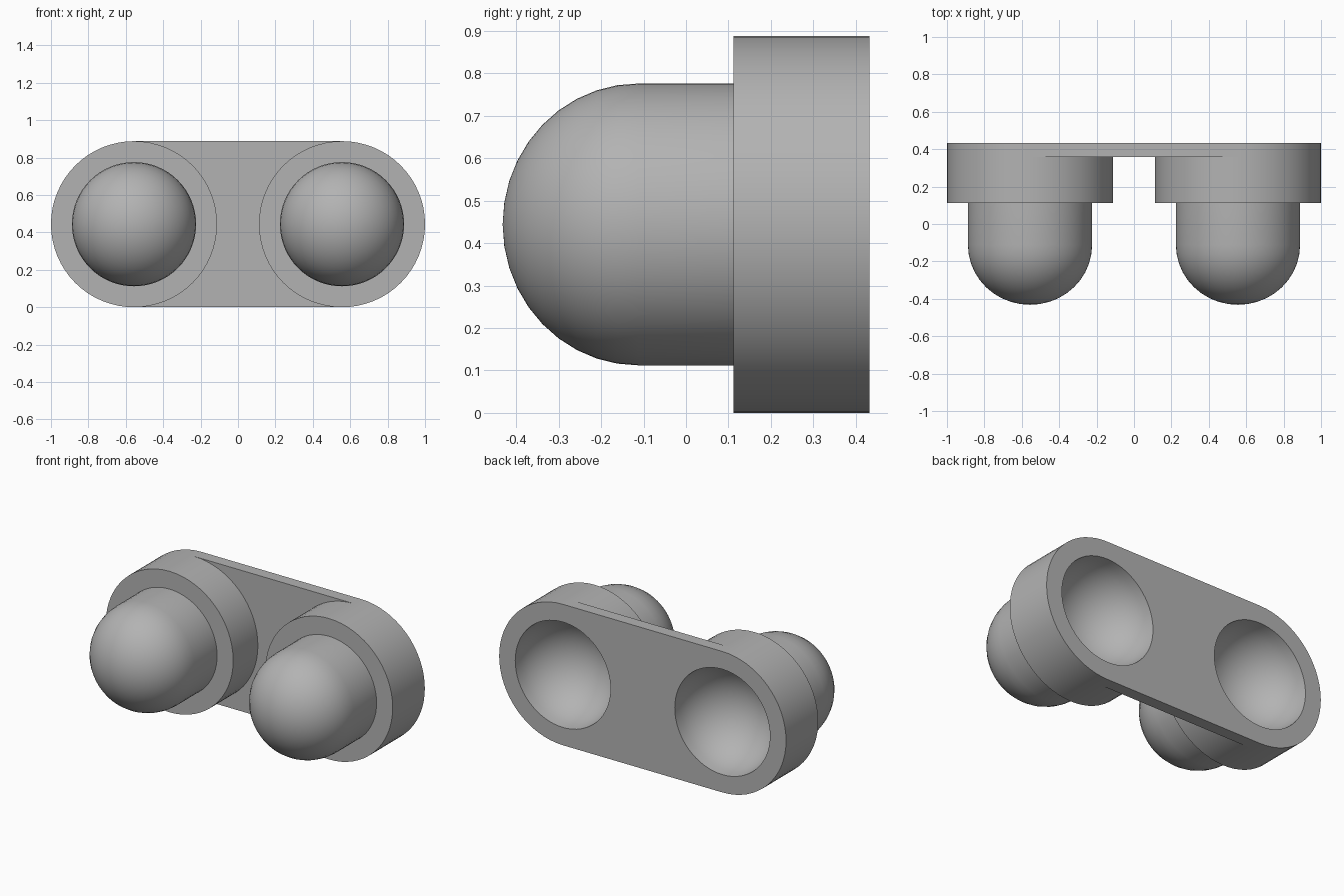
import bpy, bmesh, math
from mathutils import Matrix

cube = bpy.data.objects.get("Cube")
if cube:
    bpy.data.objects.remove(cube, do_unlink=True)

grey = bpy.data.materials.new("plain_grey")
grey.use_nodes = True
colour = (0.45, 0.45, 0.45, 1)
grey.diffuse_color = colour
grey.node_tree.nodes["Principled BSDF"].inputs["Base Color"].default_value = colour

CX, CZ = 0.556, 0.444          # cup axis
R_RIM, R_CUP = 0.444, 0.332
BACK, PLATE, RIM, DOME, TIP = 0.432, 0.358, 0.112, -0.112, -0.432
SEG, RINGS = 64, 10


def finish(name, bm):
    bmesh.ops.remove_doubles(bm, verts=bm.verts, dist=1e-5)
    bmesh.ops.recalc_face_normals(bm, faces=bm.faces)
    mesh = bpy.data.meshes.new(name)
    bm.to_mesh(mesh)
    bm.free()
    mesh.materials.append(grey)
    obj = bpy.data.objects.new(name, mesh)
    bpy.context.collection.objects.link(obj)
    bpy.ops.object.select_all(action='DESELECT')
    obj.select_set(True)
    bpy.context.view_layer.objects.active = obj
    bpy.ops.object.shade_smooth_by_angle(angle=math.radians(30))
    return obj


def lathe(name, x, profile):
    """Turn (radius, y) points round the y axis through (x, CZ)."""
    bm = bmesh.new()
    verts = [bm.verts.new((x + r, y, CZ)) for r, y in profile]
    edges = [bm.edges.new(pair) for pair in zip(verts, verts[1:])]
    bmesh.ops.spin(bm, geom=verts + edges, cent=(x, 0, CZ), axis=(0, 1, 0),
                   angle=math.tau, steps=SEG)
    return finish(name, bm)


def dome(base, depth):
    steps = [math.pi / 2 * i / RINGS for i in range(RINGS + 1)]
    return [(R_CUP * math.cos(a), base - depth * math.sin(a)) for a in steps]


# Rimmed cups: round socket at the back, domed nose at the front
for side, x in (("left", CX), ("right", -CX)):
    socket = dome(BACK, BACK - RIM)[::-1]
    rim = [(R_RIM, BACK), (R_RIM, RIM), (R_CUP, RIM)]
    lathe(side + "_cup", x, socket + rim + dome(DOME, DOME - TIP))

# Thin plate joining the cups, with ends curved round the sockets
bm = bmesh.new()
outline = []
for sign in (1, -1):
    arc = [math.pi / 2 - math.pi * i / 32 for i in range(33)]
    outline += [(sign * (CX - R_CUP * 1.01 * math.cos(a)),
                 CZ + sign * R_CUP * 1.01 * math.sin(a)) for a in arc[::-1]]
    outline += [(sign * CX, CZ + sign * R_RIM), (-sign * CX, CZ + sign * R_RIM)]
face = bm.faces.new([bm.verts.new((x, BACK, z)) for x, z in outline])
ext = bmesh.ops.extrude_face_region(bm, geom=[face])
bmesh.ops.translate(bm, vec=(0, PLATE - BACK, 0),
                    verts=[v for v in ext["geom"] if isinstance(v, bmesh.types.BMVert)])
finish("joining_plate", bm)
